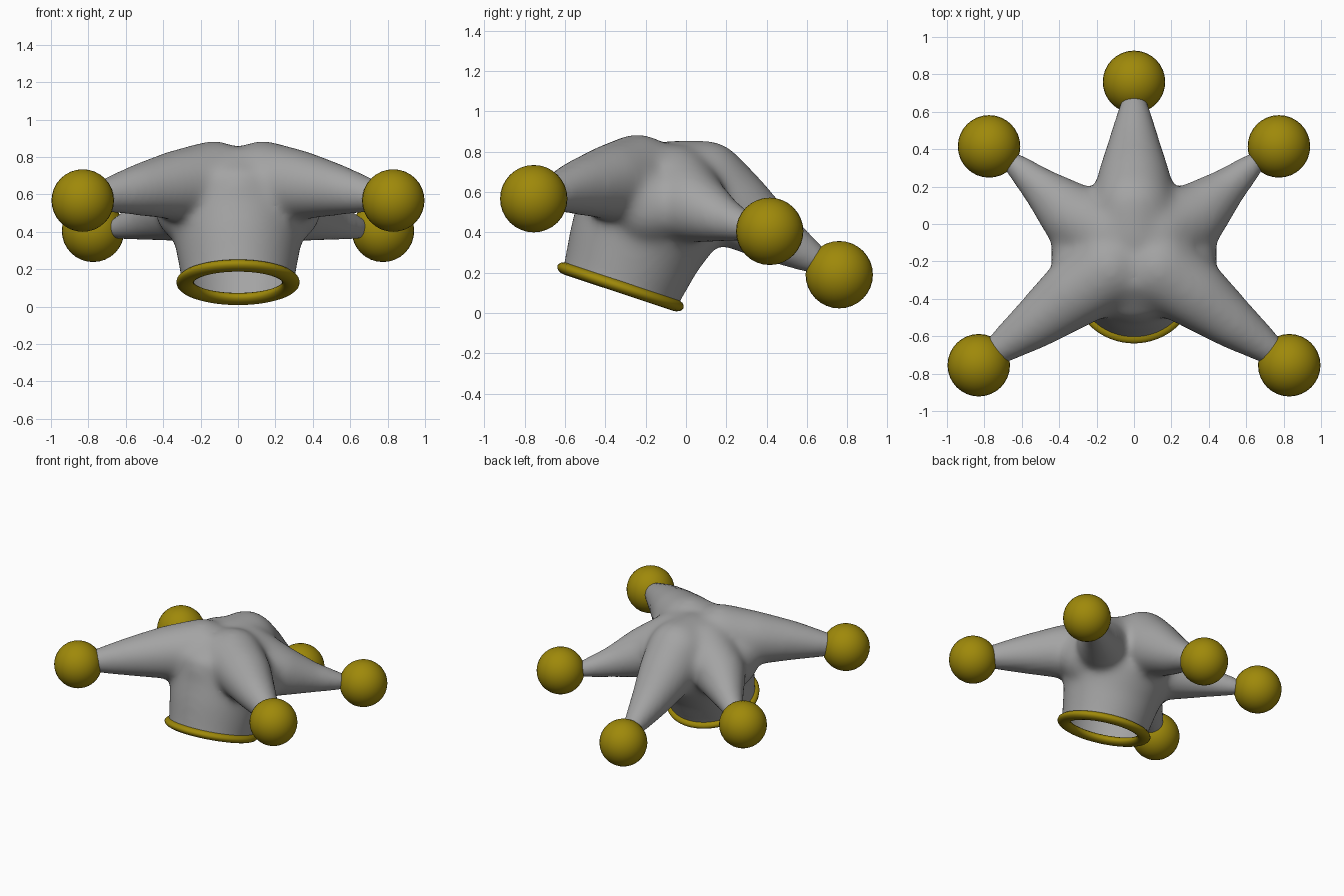
import bpy, bmesh, math
from mathutils import Vector, Matrix

if "Cube" in bpy.data.objects:
    bpy.data.objects.remove(bpy.data.objects["Cube"])

TILT = math.radians(-18.4)
ROT = Matrix.Rotation(TILT, 3, 'X')
BAND = Vector((0, -0.325, 0.13))
AXIS = ROT @ Vector((0, 0, 1))

gold = bpy.data.materials.new("gold")
gold.diffuse_color = (0.345, 0.25, 0.003, 1)
gold.use_nodes = True
gold.node_tree.nodes["Principled BSDF"].inputs["Base Color"].default_value = gold.diffuse_color
cloth = bpy.data.materials.new("grey_cloth")
cloth.diffuse_color = (0.37, 0.37, 0.37, 1)
cloth.use_nodes = True
cloth.node_tree.nodes["Principled BSDF"].inputs["Base Color"].default_value = cloth.diffuse_color


def sphere_points(c, r, n=160):
    pts = []
    for i in range(n):
        z = 1 - 2 * (i + 0.5) / n
        a = i * math.pi * (3 - math.sqrt(5))
        s = math.sqrt(1 - z * z)
        pts.append(Vector(c) + r * Vector((s * math.cos(a), s * math.sin(a), z)))
    return pts


def ring_points(c, r, n=48):
    return [Vector(c) + ROT @ Vector((r * math.cos(2 * math.pi * i / n),
            r * math.sin(2 * math.pi * i / n), 0)) for i in range(n)]


def add_hull(mesh, pts):
    bm = bmesh.new()
    for p in pts:
        bm.verts.new(p)
    bmesh.ops.convex_hull(bm, input=bm.verts[:])
    inner = [v for v in bm.verts if not v.link_faces]
    bmesh.ops.delete(bm, geom=inner, context='VERTS')
    bmesh.ops.recalc_face_normals(bm, faces=bm.faces[:])
    bm.from_mesh(mesh)
    bm.to_mesh(mesh)
    bm.free()


def mirror_x(chain):
    return [((-x, y, z), r) for (x, y, z), r in chain]


# Hat arms: centre and radius along each horn
front = [((0.13, -0.24, 0.67), 0.22), ((0.32, -0.37, 0.65), 0.19),
         ((0.52, -0.525, 0.625), 0.142), ((0.76, -0.695, 0.585), 0.078)]
side = [((0.12, -0.06, 0.62), 0.22), ((0.31, 0.03, 0.53), 0.185),
        ((0.48, 0.18, 0.465), 0.115), ((0.655, 0.335, 0.415), 0.062)]
back = [((0, -0.06, 0.64), 0.22), ((0, 0.09, 0.635), 0.225), ((0, 0.23, 0.525), 0.2),
        ((0, 0.41, 0.40), 0.145), ((0, 0.64, 0.265), 0.078)]
# Fullness of the crown between neighbouring arms
web = [((0.1, -0.2, 0.65), 0.2), ((0.25, -0.18, 0.53), 0.2)]
front_web = [((0, -0.2, 0.65), 0.2), ((0, -0.335, 0.6), 0.2)]
mesh = bpy.data.meshes.new("hat_rough")
for chain in (front, mirror_x(front), side, mirror_x(side), web, mirror_x(web),
              front_web, back):
    for (c0, r0), (c1, r1) in zip(chain, chain[1:]):
        add_hull(mesh, sphere_points(c0, r0) + sphere_points(c1, r1))

# Hat crown: tilted rings, hulled pair by pair
crown = [(BAND - AXIS * 0.14, 0.30), (BAND, 0.30), ((0, -0.255, 0.32), 0.335),
         ((0, -0.18, 0.47), 0.37), ((0, -0.15, 0.60), 0.375), ((0, -0.12, 0.785), 0.22)]
for (c0, r0), (c1, r1) in zip(crown, crown[1:]):
    add_hull(mesh, ring_points(c0, r0) + ring_points(c1, r1))

# Fuse and smooth into one skin
rough = bpy.data.objects.new("hat_rough", mesh)
bpy.context.collection.objects.link(rough)
m = rough.modifiers.new("fuse", 'REMESH')
m.mode = 'VOXEL'
m.voxel_size = 0.018
m = rough.modifiers.new("soften", 'SMOOTH')
m.factor = 0.5
m.iterations = 45
dg = bpy.context.evaluated_depsgraph_get()
skin = bpy.data.meshes.new_from_object(rough.evaluated_get(dg))
bpy.data.objects.remove(rough)

# Open the underside at the band
bm = bmesh.new()
bm.from_mesh(skin)
bmesh.ops.bisect_plane(bm, geom=bm.verts[:] + bm.edges[:] + bm.faces[:],
                       plane_co=BAND, plane_no=AXIS)
low = [f for f in bm.faces
       if (f.calc_center_median() - BAND).dot(AXIS) < 0
       and (f.calc_center_median() - BAND).length < 0.5]
bmesh.ops.delete(bm, geom=low, context='FACES')
for f in bm.faces:
    f.smooth = True
    f.material_index = 0
bm.to_mesh(skin)
bm.free()
skin.name = "hat_body"
skin.materials.clear()
skin.materials.append(cloth)
hat = bpy.data.objects.new("hat_body", skin)
bpy.context.collection.objects.link(hat)


def finish(name):
    ob = bpy.context.object
    ob.name = name
    ob.data.materials.append(gold)
    bpy.ops.object.shade_smooth()
    return ob


# Brim band
bpy.ops.mesh.primitive_torus_add(location=BAND, rotation=(TILT, 0, 0), major_segments=64,
                                 minor_segments=16, major_radius=0.283, minor_radius=0.047)
finish("brim_band").scale.z = 0.65

# Pompoms at the arm tips
balls = [("front_right", (0.83, -0.755, 0.567)), ("front_left", (-0.83, -0.755, 0.567)),
         ("side_right", (0.775, 0.415, 0.405)), ("side_left", (-0.775, 0.415, 0.405)),
         ("back", (0, 0.76, 0.19))]
for name, loc in balls:
    bpy.ops.mesh.primitive_uv_sphere_add(segments=32, ring_count=16, radius=0.167, location=loc)
    finish(name + "_pompom")
